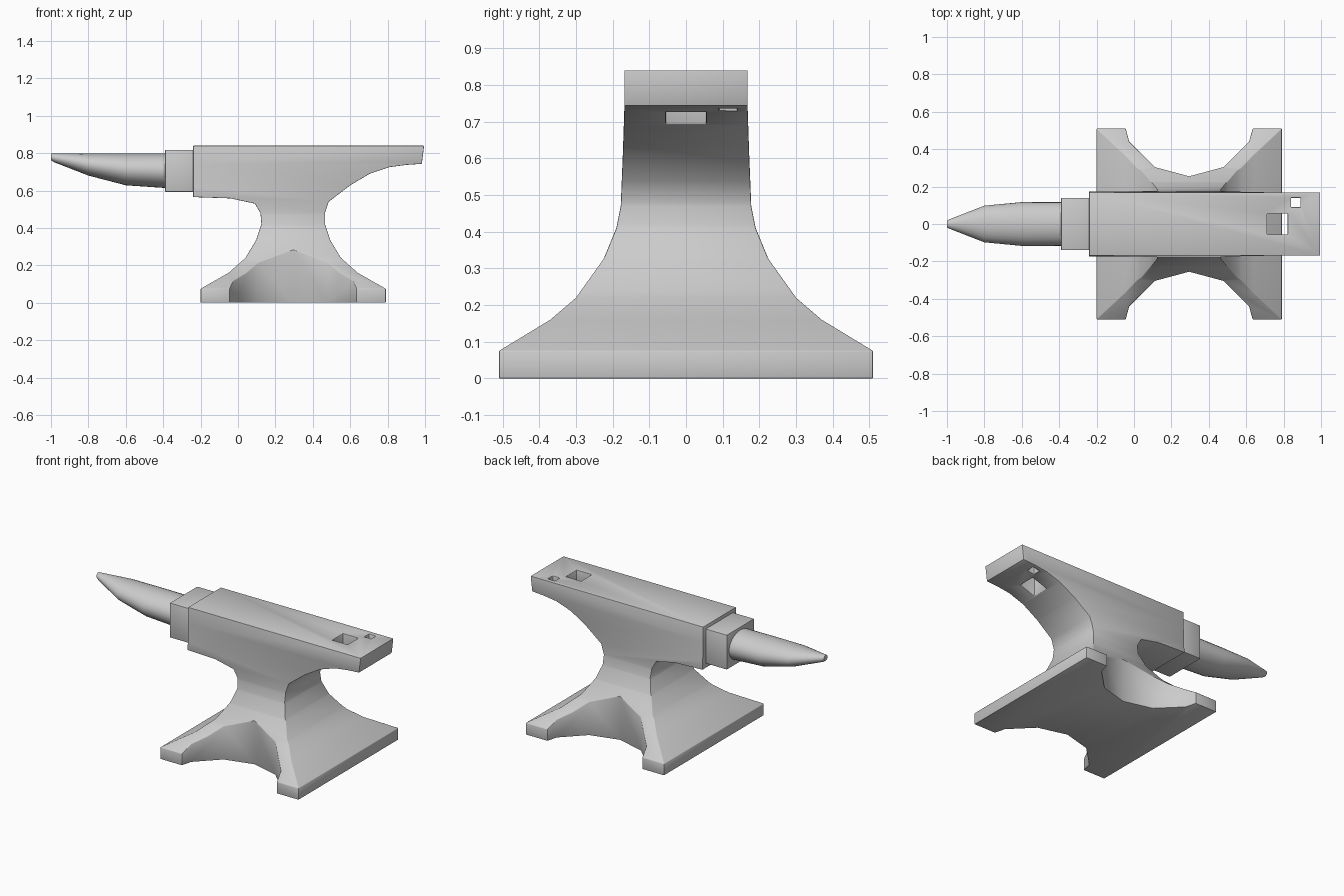
import bpy, bmesh, math

if "Cube" in bpy.data.objects:
    bpy.data.objects.remove(bpy.data.objects["Cube"])


def finish(name, bm):
    bmesh.ops.recalc_face_normals(bm, faces=bm.faces)
    me = bpy.data.meshes.new(name)
    bm.to_mesh(me)
    bm.free()
    ob = bpy.data.objects.new(name, me)
    bpy.context.collection.objects.link(ob)
    return ob


def prism(name, start, offset):
    """Extrude a closed outline of 3D points along an offset."""
    bm = bmesh.new()
    face = bm.faces.new([bm.verts.new(p) for p in start])
    new = bmesh.ops.extrude_face_region(bm, geom=[face])["geom"]
    bmesh.ops.translate(bm, vec=offset, verts=[v for v in new if isinstance(v, bmesh.types.BMVert)])
    return finish(name, bm)


def box(name, lo, hi):
    pts = [(lo[0], lo[1]), (hi[0], lo[1]), (hi[0], hi[1]), (lo[0], hi[1])]
    return prism(name, [(x, y, lo[2]) for x, y in pts], (0, 0, hi[2] - lo[2]))


def boolean(ob, cutter, op):
    cutter.hide_render = True
    m = ob.modifiers.new(op, "BOOLEAN")
    m.operation, m.object, m.solver = op, cutter, "EXACT"


def bevel(ob, width):
    m = ob.modifiers.new("Bevel", "BEVEL")
    m.width, m.segments = width, 2
    m.limit_method, m.angle_limit = "ANGLE", math.radians(40)


def smooth(ob):
    bpy.ops.object.select_all(action="DESELECT")
    bpy.context.view_layer.objects.active = ob
    ob.select_set(True)
    bpy.ops.object.convert(target="MESH")
    bpy.ops.object.shade_smooth_by_angle(angle=math.radians(35))


# body: front outline crossed with side outline
front = [(-.24, .84), (.995, .84), (.983, .743), (.9, .737), (.81, .725), (.705, .69), (.6, .628),
         (.485, .54), (.465, .48), (.465, .42), (.493, .335), (.55, .24), (.64, .16), (.79, .075),
         (.79, 0), (-.2, 0), (-.2, .075), (-.05, .16), (.04, .24), (.097, .335), (.125, .42),
         (.12, .48), (.09, .53), (-.04, .558), (-.24, .565)]
half = [(.51, -.1), (.51, .075), (.37, .16), (.3, .22), (.225, .325), (.19, .41), (.178, .47),
        (.172, .62), (.168, .74), (.168, 1)]
body = prism("anvil_body", [(x, -.8, z) for x, z in front], (0, 1.6, 0))
side = half + [(-y, z) for y, z in reversed(half)]
cutters = [prism("side_cutter", [(-.6, y, z) for y, z in side], (2, 0, 0))]
boolean(body, cutters[0], "INTERSECT")

# scalloped feet
for s in (1, -1):
    ring = [(.295 + .37 * math.sin(a), s * (.625 - .37 * math.cos(a)), -.1)
            for a in (i * math.tau / 12 for i in range(12))]
    cutters.append(prism("scallop_cutter", ring, (0, 0, .8)))
# square tool hole and small punch hole
cutters.append(box("hardy_cutter", (.712, -.055, .5), (.822, .055, 1)))
cutters.append(box("punch_cutter", (.84, .09, .5), (.89, .14, 1)))
for c in cutters[1:]:
    boolean(body, c, "DIFFERENCE")
bevel(body, .006)
smooth(body)
for c in cutters:
    bpy.data.objects.remove(c)

# step block between face and horn
step = box("step_block", (-.39, -.14, .593), (-.22, .14, .817))
bevel(step, .004)
smooth(step)

# horn: elliptical rings sharing a level top
bm = bmesh.new()
rings = []
for x, low, ry in [(-.38, .613, .117), (-.6, .628, .117), (-.8, .68, .098), (-.985, .752, .026), (-1, .762, .018)]:
    top = .798
    c, rz = (top + low) / 2, (top - low) / 2
    rings.append([bm.verts.new((x, ry * math.cos(a), c + rz * math.sin(a)))
                  for a in (i * math.tau / 32 for i in range(32))])
for a, b in zip(rings, rings[1:]):
    for i in range(32):
        j = (i + 1) % 32
        bm.faces.new((a[i], a[j], b[j], b[i]))
bm.faces.new(rings[0])
bm.faces.new(rings[-1])
smooth(finish("horn", bm))
